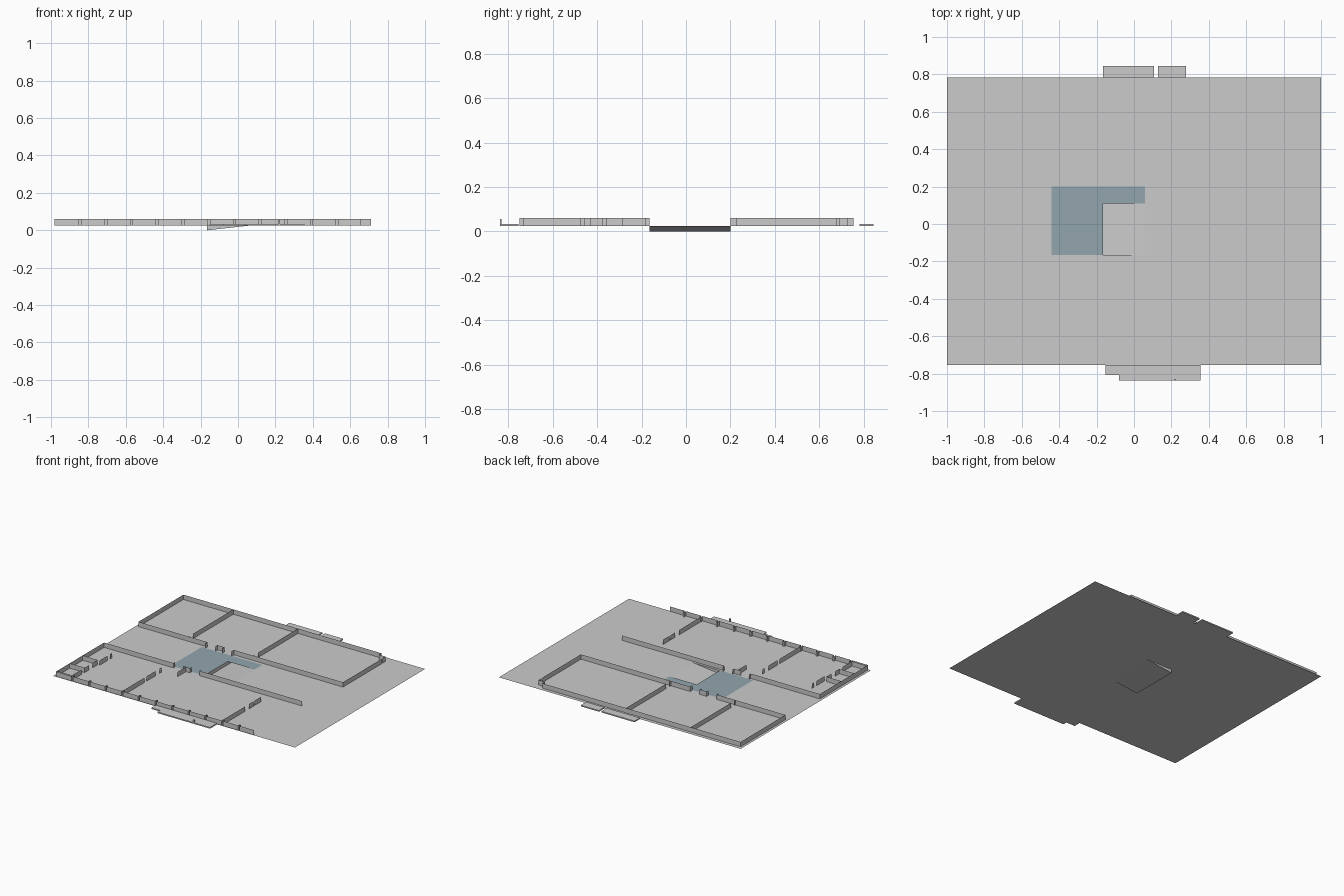
import bpy

if "Cube" in bpy.data.objects:
    bpy.data.objects.remove(bpy.data.objects["Cube"])

Z0, Z1 = 0.025, 0.061      # floor level, wall top


def mesh_obj(name, verts, faces, mat=None):
    me = bpy.data.meshes.new(name)
    me.from_pydata(verts, [], faces)
    me.update()
    ob = bpy.data.objects.new(name, me)
    bpy.context.collection.objects.link(ob)
    if mat:
        me.materials.append(mat)
    return ob


def walls(name, paths):
    """Thin upright sheets following 2D polylines."""
    v, f = [], []
    for p in paths:
        for (xa, ya), (xb, yb) in zip(p, p[1:]):
            n = len(v)
            v += [(xa, ya, Z0), (xb, yb, Z0), (xb, yb, Z1), (xa, ya, Z1)]
            f.append((n, n + 1, n + 2, n + 3))
    return mesh_obj(name, v, f)


def sheet(name, rects, z, mat=None):
    v, f = [], []
    for x0, x1, y0, y1 in rects:
        n = len(v)
        v += [(x0, y0, z), (x1, y0, z), (x1, y1, z), (x0, y1, z)]
        f.append((n, n + 1, n + 2, n + 3))
    return mesh_obj(name, v, f, mat)


def slab(name, outline, z0, z1):
    n = len(outline)
    v = [(x, y, z0) for x, y in outline] + [(x, y, z1) for x, y in outline]
    f = [tuple(range(n))[::-1], tuple(range(n, 2 * n))]
    f += [(i, (i + 1) % n, (i + 1) % n + n, i + n) for i in range(n)]
    return mesh_obj(name, v, f)


def rect(x0, x1, y0, y1):
    return [(x0, y0), (x1, y0), (x1, y1), (x0, y1)]


def vert(x, *spans):
    return [[(x, a), (x, b)] for a, b in spans]


blue = bpy.data.materials.new("atrium_blue")
blue.diffuse_color = (0.29, 0.38, 0.42, 1)
blue.use_nodes = True
blue.node_tree.nodes["Principled BSDF"].inputs["Base Color"].default_value = blue.diffuse_color

# floor sheet with an opening for the ramp
hx0, hx1, hy0, hy1 = -0.165, 0.06, -0.165, 0.2
L, R, F, B = -1.0, 1.0, -0.755, 0.782
sheet("floor", [(L, hx0, F, B), (hx1, R, F, B),
                (hx0, hx1, F, hy0), (hx0, hx1, hy1, B)], Z0)

# sunken ramp: slope, two triangular sides and the end wall
mesh_obj("ramp", [(hx0, hy0, 0), (hx0, hy1, 0), (hx1, hy0, Z0), (hx1, hy1, Z0),
                  (hx0, hy0, Z0), (hx0, hy1, Z0)],
         [(0, 2, 3, 1), (0, 2, 4), (1, 5, 3), (0, 4, 5, 1)])

# blue atrium floor
sheet("atrium_floor", [(-0.44, hx0, hy0, hy1), (hx0, hx1, 0.11, hy1)], Z0 + 0.0015, blue)

# rear rooms
walls("rear_outer_wall", [
    [(-0.41, 0.2), (-0.41, 0.225), (-0.98, 0.225), (-0.98, 0.755), (0.658, 0.755),
     (0.658, 0.727), (0.711, 0.727), (0.711, 0.692)],
    [(0.711, 0.68), (0.711, 0.225), (-0.192, 0.225), (-0.192, 0.2)],
    [(-0.328, 0.2), (-0.328, 0.225), (-0.27, 0.225), (-0.27, 0.2)]])
walls("rear_partitions", [p for x in (-0.567, -0.032)
                          for p in vert(x, (0.755, 0.28), (0.238, 0.225))])

# corridor wall on the front side
walls("corridor_wall", [
    [(-0.98, -0.182), (-0.407, -0.182), (-0.407, -0.165)],
    [(-0.328, -0.182), (-0.27, -0.182), (-0.27, -0.165)],
    [(-0.19, -0.165), (-0.19, -0.182), (0.658, -0.182)],
    [(-0.302, -0.182), (-0.302, -0.286)]])

# front wall with regular pilasters, plus the left side wall
front = [(-0.98, -0.182), (-0.98, -0.75)]
for i in range(11):
    x = -0.85 + 0.1375 * i
    front += [(x, -0.75), (x, -0.731), (x + 0.012, -0.731), (x + 0.012, -0.75)]
front.append((0.658, -0.75))
walls("front_outer_wall", [front])

# front partitions broken by doorways
walls("front_partitions",
      vert(-0.84, (-0.286, -0.315), (-0.34, -0.435))
      + vert(-0.433, (-0.286, -0.31), (-0.355, -0.46), (-0.485, -0.735))
      + vert(0.39, (-0.286, -0.36), (-0.375, -0.43), (-0.475, -0.735)))

# small cells in the front left corner
walls("corner_cells",
      [[(-0.98, y), (-0.856, y)] for y in (-0.435, -0.588, -0.737)]
      + vert(-0.856, (-0.435, -0.495), (-0.535, -0.588), (-0.625, -0.737)))

# entrance slabs
slab("front_slab", [(-0.152, -0.755), (-0.152, -0.807), (-0.08, -0.807),
                    (-0.08, -0.838), (0.355, -0.838), (0.355, -0.755)], Z0, 0.034)
slab("rear_slab_wide", rect(-0.166, 0.107, 0.782, 0.845), Z0, 0.034)
slab("rear_slab_narrow", rect(0.128, 0.278, 0.782, 0.845), Z0, 0.034)
slab("front_post", rect(0.216, 0.225, -0.838, -0.83), 0.034, 0.056)
